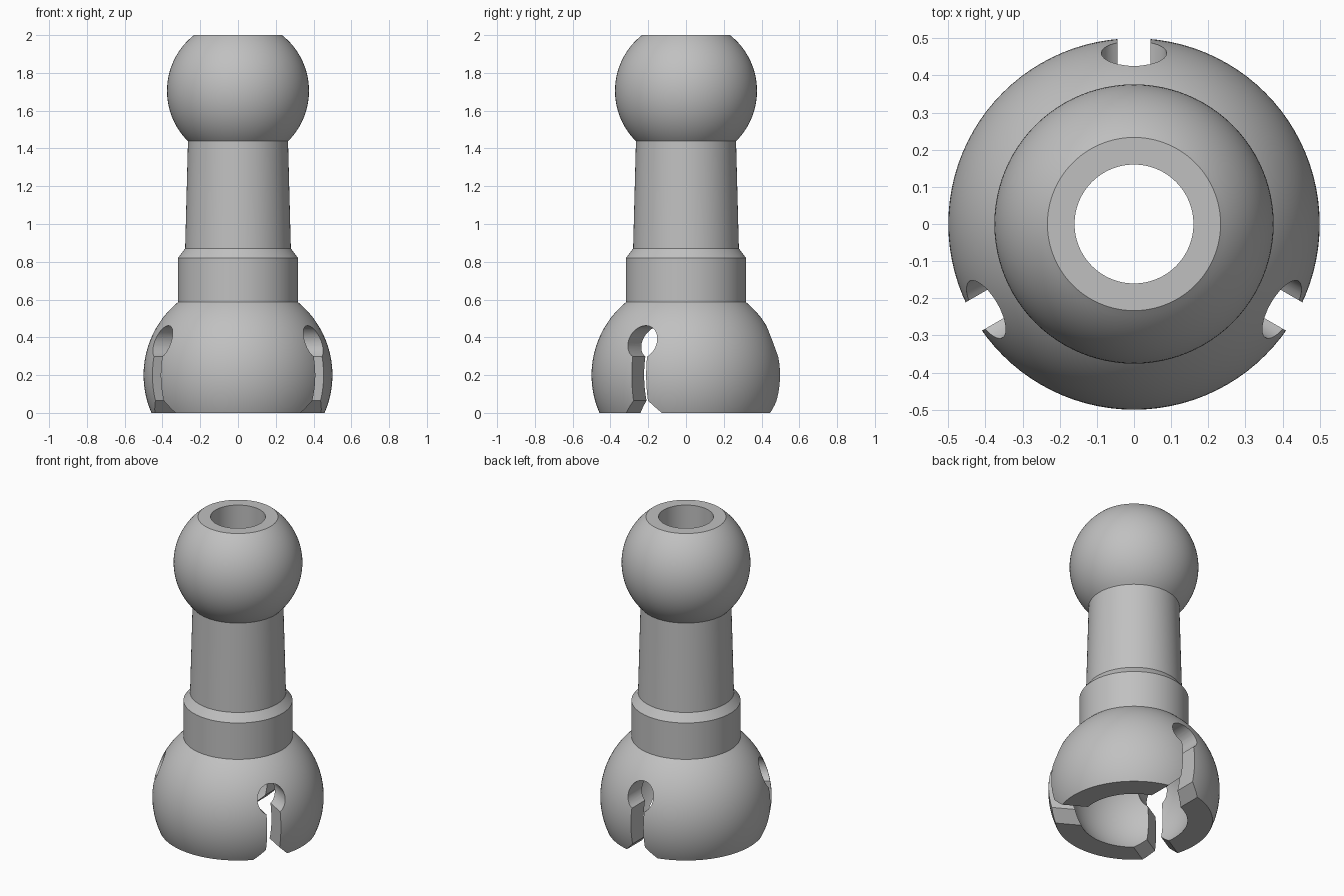
import bpy, bmesh
from math import sin, cos, pi, sqrt, asin
from mathutils import Vector, Matrix

cube = bpy.data.objects.get("Cube")
if cube:
    bpy.data.objects.remove(cube, do_unlink=True)

grey = bpy.data.materials.new("plain grey")
grey.use_nodes = True
colour = (0.53, 0.53, 0.53, 1)
grey.diffuse_color = colour
grey.node_tree.nodes["Principled BSDF"].inputs["Base Color"].default_value = colour

SEGMENTS = 96
BORE = 0.16
SOCKET_Z, SOCKET_R, CAVITY_R = 0.2, 0.5, 0.37
BALL_Z, BALL_R = 1.705, 0.376


def sphere_arc(radius, centre, z0, z1, steps):
    """Profile points (r, z) along a sphere between two heights."""
    a0, a1 = asin((z0 - centre) / radius), asin((z1 - centre) / radius)
    angles = [a0 + (a1 - a0) * i / steps for i in range(steps + 1)]
    return [(radius * cos(a), centre + radius * sin(a)) for a in angles]


def make_object(name, bm):
    bmesh.ops.recalc_face_normals(bm, faces=bm.faces)
    mesh = bpy.data.meshes.new(name)
    bm.to_mesh(mesh)
    bm.free()
    obj = bpy.data.objects.new(name, mesh)
    bpy.context.collection.objects.link(obj)
    mesh.materials.append(grey)
    return obj


def lathe(name, profile):
    """Revolve a closed profile about the z axis."""
    bm = bmesh.new()
    rings = []
    for k in range(SEGMENTS):
        a = 2 * pi * k / SEGMENTS
        rings.append([bm.verts.new((r * cos(a), r * sin(a), z)) for r, z in profile])
    n = len(profile)
    for k in range(SEGMENTS):
        here, there = rings[k], rings[(k + 1) % SEGMENTS]
        for i in range(n):
            j = (i + 1) % n
            bm.faces.new((here[i], there[i], there[j], here[j]))
    return make_object(name, bm)


def keyhole_cutter(name, angle):
    """Slot with a round top and a flared mouth, pushed outward along one direction."""
    half, hole_r, hole_z, mouth = 0.044, 0.088, 0.374, 0.065
    start = asin(half / hole_r) - pi / 2
    arc = [start + (pi - 2 * start) * i / 32 for i in range(33)]
    below = 0.05
    outline = [(-half, mouth), (-half - mouth - below, -below),
               (half + mouth + below, -below), (half, mouth)]
    outline += [(hole_r * cos(a), hole_z + hole_r * sin(a)) for a in arc]
    bm = bmesh.new()
    face = bm.faces.new([bm.verts.new((x, 0.2, z)) for x, z in outline])
    out = bmesh.ops.extrude_face_region(bm, geom=[face])["geom"]
    moved = [v for v in out if isinstance(v, bmesh.types.BMVert)]
    bmesh.ops.translate(bm, verts=moved, vec=Vector((0, 0.4, 0)))
    bmesh.ops.rotate(bm, verts=bm.verts, matrix=Matrix.Rotation(angle, 3, 'Z'))
    cutter = make_object(name, bm)
    cutter.hide_render = True
    return cutter


# Outer skin from the socket up to the ball, then back down the bore and cavity
collar_r, neck_r = 0.318, 0.265
profile = sphere_arc(SOCKET_R, SOCKET_Z, 0, SOCKET_Z + sqrt(SOCKET_R**2 - collar_r**2), 30)
profile += [(collar_r, 0.82), (0.28, 0.87)]
profile += sphere_arc(BALL_R, BALL_Z, BALL_Z - sqrt(BALL_R**2 - neck_r**2), 2, 32)
profile += [(BORE, 2)]
profile += sphere_arc(CAVITY_R, SOCKET_Z, SOCKET_Z + sqrt(CAVITY_R**2 - BORE**2), 0, 26)
body = lathe("ball_and_socket_link", profile)

# Three keyhole slots spaced evenly around the socket wall
for k in range(3):
    cutter = keyhole_cutter("slot_cutter", 2 * pi * k / 3)
    cut = body.modifiers.new("slot", 'BOOLEAN')
    cut.operation, cut.solver, cut.object = 'DIFFERENCE', 'EXACT', cutter
    bpy.context.view_layer.objects.active = body
    bpy.ops.object.modifier_apply(modifier=cut.name)
    bpy.data.objects.remove(cutter, do_unlink=True)

bpy.ops.object.select_all(action='DESELECT')
body.select_set(True)
bpy.context.view_layer.objects.active = body
bpy.ops.object.shade_smooth_by_angle(angle=pi / 9)
